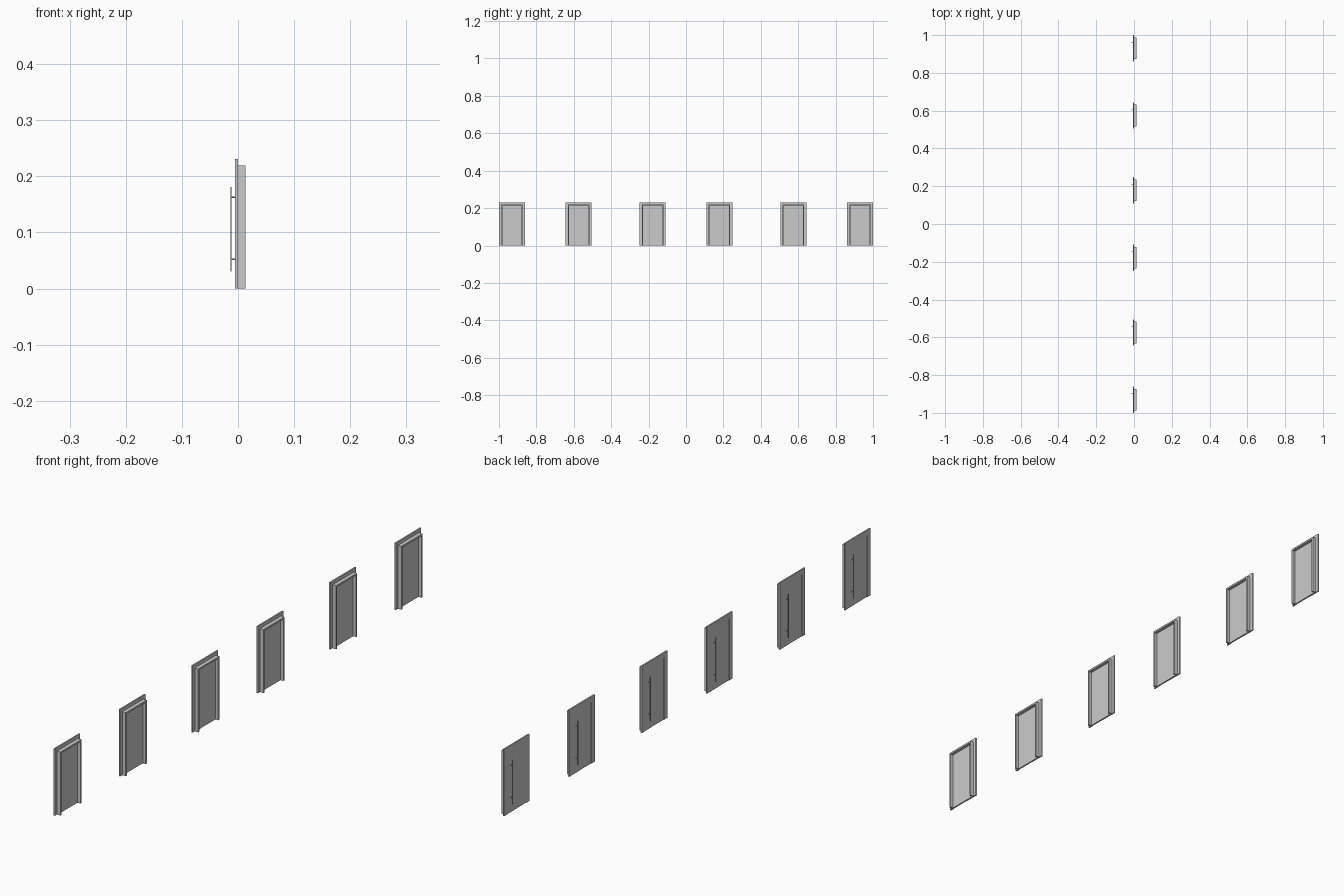
import bpy, bmesh
from mathutils import Matrix, Vector

if "Cube" in bpy.data.objects:
    bpy.data.objects.remove(bpy.data.objects["Cube"])

CENTRES = [-0.9305, -0.574, -0.178, 0.178, 0.574, 0.9305]
HALF_W, HEIGHT = 0.0695, 0.231


def finish(bm, name, y):
    bmesh.ops.recalc_face_normals(bm, faces=bm.faces)
    mesh = bpy.data.meshes.new(name)
    bm.to_mesh(mesh)
    bm.free()
    ob = bpy.data.objects.new(name, mesh)
    ob.location.y = y
    bpy.context.collection.objects.link(ob)
    return ob


def box(name, y, x0, x1, y0, y1, z0, z1):
    bm = bmesh.new()
    size = Matrix.Diagonal((x1 - x0, y1 - y0, z1 - z0, 1))
    mid = Matrix.Translation(((x0 + x1) / 2, (y0 + y1) / 2, (z0 + z1) / 2))
    bmesh.ops.create_cube(bm, size=1, matrix=mid @ size)
    return finish(bm, name, y)


def portal(name, y, x0, x1, ho, zo, hi, zi):
    # upside-down U profile pushed along x
    pts = [(-ho, 0), (-ho, zo), (ho, zo), (ho, 0),
           (hi, 0), (hi, zi), (-hi, zi), (-hi, 0)]
    bm = bmesh.new()
    face = bm.faces.new([bm.verts.new((x0, a, b)) for a, b in pts])
    ext = bmesh.ops.extrude_face_region(bm, geom=[face], use_keep_orig=True)
    verts = [g for g in ext["geom"] if isinstance(g, bmesh.types.BMVert)]
    bmesh.ops.translate(bm, verts=verts, vec=(x1 - x0, 0, 0))
    return finish(bm, name, y)


def rod(name, y, start, end, radius):
    a, b = Vector(start), Vector(end)
    turn = (b - a).to_track_quat('Z', 'Y').to_matrix().to_4x4()
    bm = bmesh.new()
    bmesh.ops.create_cone(bm, cap_ends=True, segments=16, radius1=radius,
                          radius2=radius, depth=(b - a).length,
                          matrix=Matrix.Translation((a + b) / 2) @ turn)
    ob = finish(bm, name, y)
    for p in ob.data.polygons:
        p.use_smooth = len(p.vertices) == 4
    return ob


for i, y in enumerate(CENTRES, 1):
    inner_w, inner_h = HALF_W - 0.018, HEIGHT - 0.018
    # flat casing on the outside, deeper jamb behind it
    portal(f"casing_{i}", y, -0.005, 0, HALF_W, HEIGHT, inner_w, inner_h)
    portal(f"jamb_{i}", y, 0, 0.013, HALF_W - 0.012, HEIGHT - 0.012, inner_w, inner_h)
    # wide door leaf and narrow handle-side panel
    box(f"door_leaf_{i}", y, -0.0035, 0.002, -inner_w, 0.014, 0, inner_h)
    box(f"handle_panel_{i}", y, -0.0045, 0.002, 0.014, inner_w, 0, inner_h)
    # long pull handle on two standoffs
    rod(f"handle_bar_{i}", y, (-0.0125, 0.033, 0.03), (-0.0125, 0.033, 0.181), 0.0013)
    for label, z in (("lower", 0.052), ("upper", 0.163)):
        rod(f"handle_{label}_standoff_{i}", y, (-0.0125, 0.033, z), (-0.004, 0.033, z), 0.0013)
